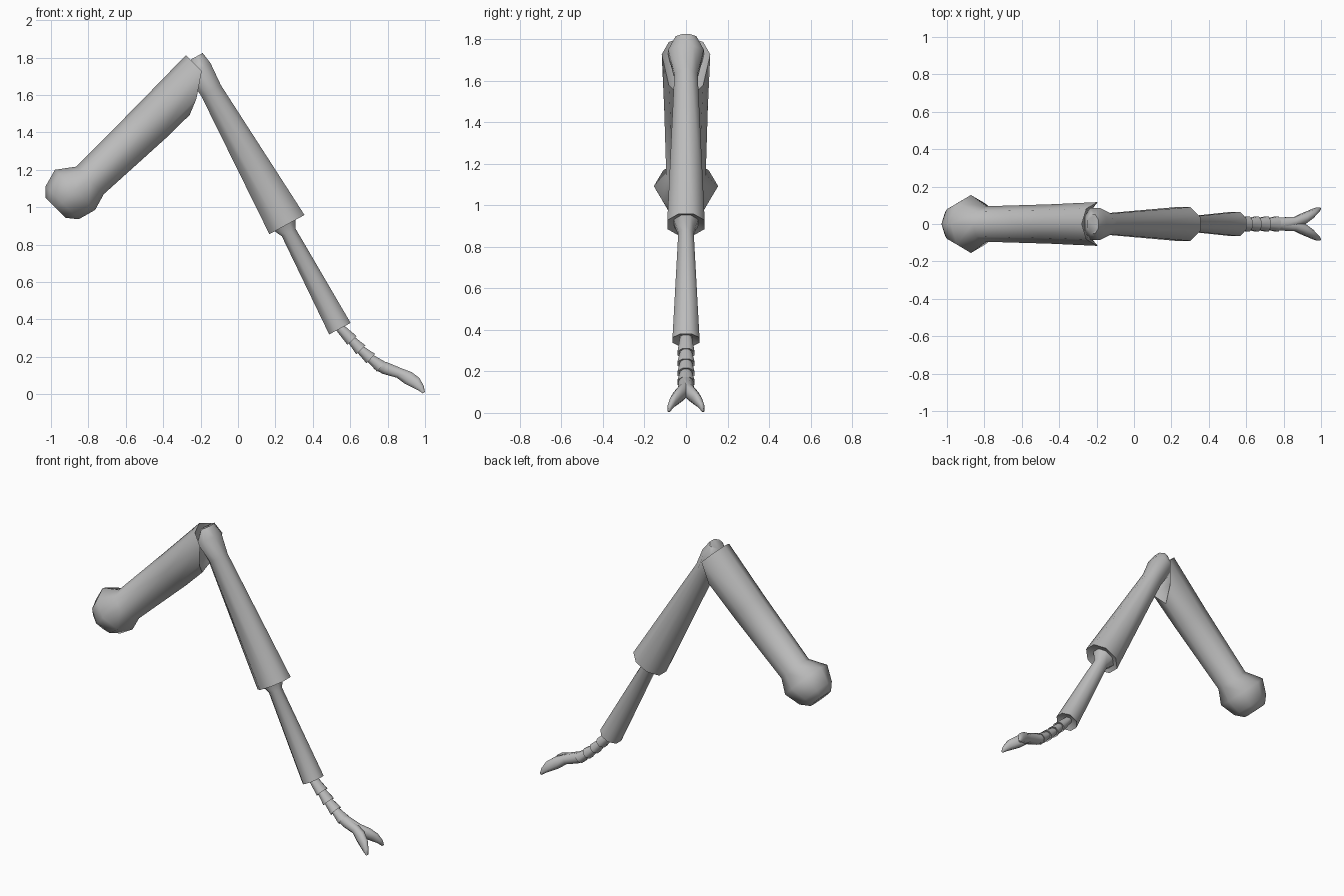
import bpy, bmesh, math
from mathutils import Vector

cube = bpy.data.objects.get("Cube")
if cube:
    bpy.data.objects.remove(cube, do_unlink=True)

grey = bpy.data.materials.new("plain grey")
grey.use_nodes = True
COL = (0.5, 0.5, 0.5, 1)
grey.diffuse_color = COL
grey.node_tree.nodes["Principled BSDF"].inputs["Base Color"].default_value = COL


def loft(name, rings, sides=8, flat=True, angle=60):
    """Skin rings of (centre, in-plane axis, in-plane radius, y radius, lower edge pull-back vector)."""
    bm = bmesh.new()
    shift = 0.5 if flat else 0.0
    grow = 1 / math.cos(math.pi / sides) if flat else 1.0
    loops = []
    for centre, up, ri, ry, pull in rings:
        loop = []
        for i in range(sides):
            a = 2 * math.pi * (i + shift) / sides
            s, w = math.cos(a) * grow, math.sin(a) * grow
            p = centre + up * ri * s + Vector((0, ry * w, 0))
            loop.append(bm.verts.new(p - pull * max(0, -s) ** 1.5))
        loops.append(loop)
    for a, b in zip(loops, loops[1:]):
        for i in range(sides):
            j = (i + 1) % sides
            bm.faces.new((a[i], a[j], b[j], b[i]))
    bm.faces.new(loops[0])
    bm.faces.new(loops[-1])
    bmesh.ops.recalc_face_normals(bm, faces=bm.faces)
    mesh = bpy.data.meshes.new(name)
    bm.to_mesh(mesh)
    bm.free()
    ob = bpy.data.objects.new(name, mesh)
    bpy.context.collection.objects.link(ob)
    mesh.materials.append(grey)
    bpy.ops.object.select_all(action="DESELECT")
    ob.select_set(True)
    bpy.context.view_layer.objects.active = ob
    bpy.ops.object.shade_smooth_by_angle(angle=math.radians(angle))
    return ob


def limb(name, start, end, profile, **kw):
    """Straight limb; profile rows are (distance, offset, in-plane radius, y radius[, pull-back])."""
    o = Vector((start[0], 0, start[1]))
    d = (Vector((end[0], 0, end[1])) - o).normalized()
    up = Vector((-d.z, 0, d.x))
    if up.z < 0:
        up = -up
    return loft(name, [(o + d * r[0] + up * r[1], up, r[2], r[3],
                        d * (r[4] if len(r) > 4 else 0)) for r in profile], **kw)


def path(name, points, **kw):
    """Curved limb; points are (x, y, z, in-plane radius, y radius)."""
    cs = [Vector(p[:3]) for p in points]
    rings = []
    for i, p in enumerate(points):
        d = cs[min(i + 1, len(cs) - 1)] - cs[max(i - 1, 0)]
        up = Vector((-d.z, 0, d.x)).normalized()
        rings.append((cs[i], up, p[3], p[4], Vector()))
    return loft(name, rings, **kw)


# Upper leg with its rounded hip knob and scooped knee end
limb("upper_leg", (-0.955, 0.975), (-0.205, 1.725), [
    (0.00, 0.030, 0.075, 0.075),
    (0.045, 0.024, 0.125, 0.110),
    (0.142, 0.024, 0.152, 0.155),
    (0.235, 0.003, 0.104, 0.095),
    (0.70, -0.008, 0.117, 0.105),
    (1.070, -0.006, 0.120, 0.117, 0.21),
    (1.030, -0.006, 0.085, 0.085, 0.14)], flat=False)

# Middle leg: knee knob, flaring tube, hollow rim
limb("middle_leg", (-0.17, 1.70), (0.265, 0.905), [
    (-0.118, 0.008, 0.035, 0.050),
    (-0.05, -0.016, 0.070, 0.086),
    (0.08, -0.014, 0.060, 0.056),
    (0.903, -0.002, 0.107, 0.090),
    (0.880, -0.002, 0.050, 0.045)])

# Lower leg
limb("lower_leg", (0.255, 0.895), (0.545, 0.35), [
    (-0.03, 0, 0.075, 0.060),
    (0.035, 0, 0.042, 0.037),
    (0.617, 0, 0.065, 0.065),
    (0.600, 0, 0.030, 0.035)])

# Ankle: a chain of small flared cups
joints = [(0.54, 0.36), (0.61, 0.287), (0.657, 0.237), (0.710, 0.190), (0.765, 0.147)]
for k, (a, b) in enumerate(zip(joints, joints[1:])):
    length = math.dist(a, b)
    limb(f"ankle_segment_{k + 1}", a, b, [
        (-0.012, 0, 0.022, 0.027),
        (length, 0, 0.034, 0.041),
        (length - 0.008, 0, 0.018, 0.020)])

# Forked claw: two mirrored prongs sharing one root
for side, sign in (("left", 1), ("right", -1)):
    path(f"{side}_claw", [
        (0.735, 0, 0.160, 0.026, 0.030),
        (0.785, 0, 0.140, 0.033, 0.035),
        (0.860, sign * 0.010, 0.114, 0.028, 0.028),
        (0.910, sign * 0.030, 0.087, 0.036, 0.030),
        (0.950, sign * 0.053, 0.062, 0.032, 0.023),
        (0.978, sign * 0.073, 0.033, 0.019, 0.015),
        (0.994, sign * 0.082, 0.008, 0.007, 0.006)], angle=70)
